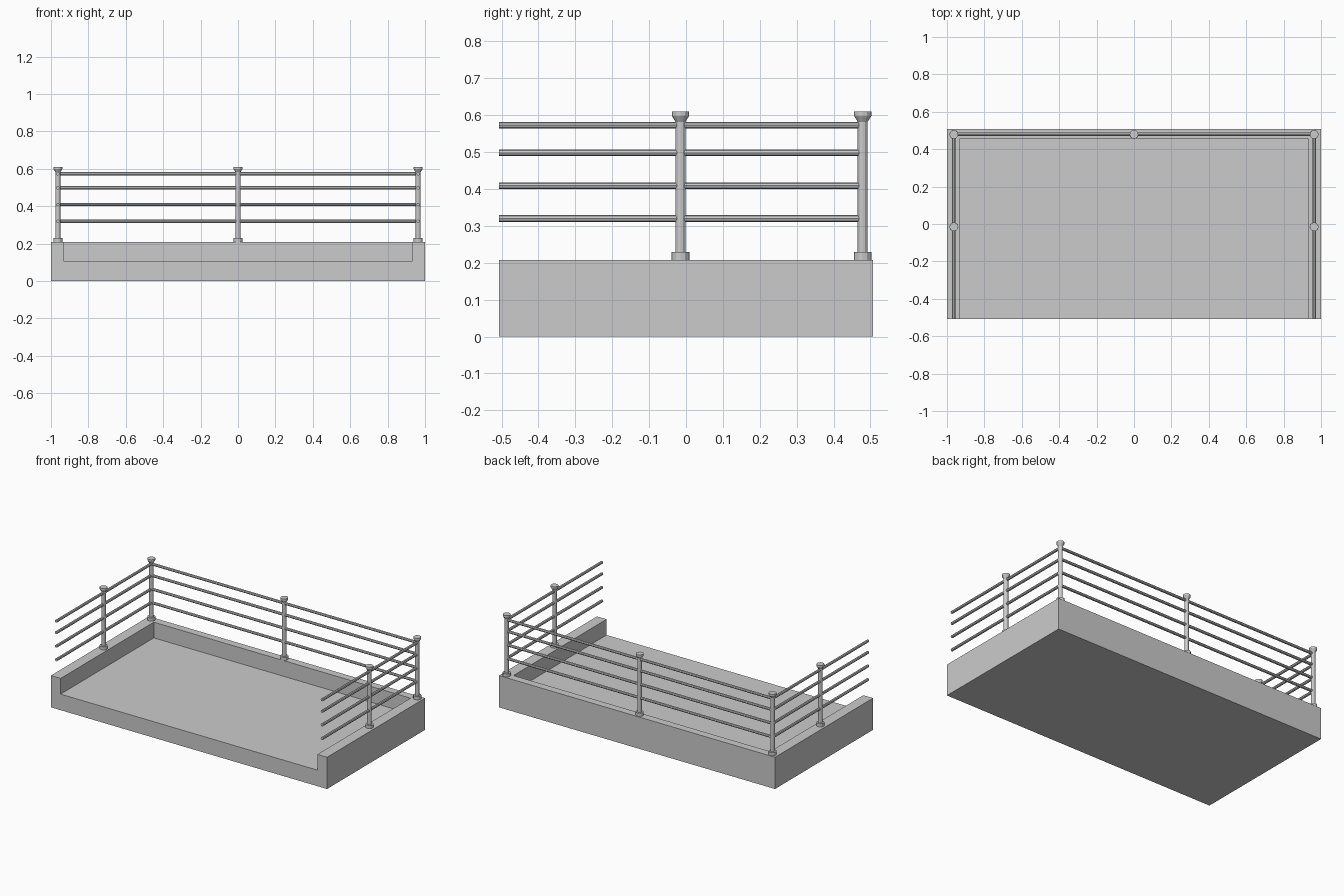
import bpy, bmesh, math
from mathutils import Vector

if "Cube" in bpy.data.objects:
    bpy.data.objects.remove(bpy.data.objects["Cube"])

W, D, H, FLOOR = 1.0, 0.507, 0.208, 0.105
PX, PY, MID = 0.963, 0.479, -0.015


def new_object(name, bm):
    bmesh.ops.recalc_face_normals(bm, faces=bm.faces)
    me = bpy.data.meshes.new(name)
    bm.to_mesh(me)
    bm.free()
    ob = bpy.data.objects.new(name, me)
    bpy.context.collection.objects.link(ob)
    return ob


# Platform: slab, with the floor inset on three sides and sunk, open at the front
def platform():
    bm = bmesh.new()
    ix, iy = 0.93, 0.457
    # side/front section swept from the front to the inner back wall
    section = [(-W, 0), (W, 0), (W, H), (ix, H), (ix, FLOOR),
               (-ix, FLOOR), (-ix, H), (-W, H)]
    front = [bm.verts.new((x, -D, z)) for x, z in section]
    back = [bm.verts.new((x, iy, z)) for x, z in section]
    bm.faces.new(front)
    for i in range(8):
        j = (i + 1) % 8
        bm.faces.new((front[i], front[j], back[j], back[i]))
    # back wall closes the section
    bm.faces.new((back[3], back[4], back[5], back[6]))
    rear = [bm.verts.new((x, D, z)) for x, z in ((-W, 0), (W, 0), (W, H), (-W, H))]
    bm.faces.new(rear)
    bm.faces.new((back[0], back[1], rear[1], rear[0]))
    bm.faces.new((back[1], back[2], rear[2], rear[1]))
    bm.faces.new((back[7], back[0], rear[0], rear[3]))
    bm.faces.new((back[2], back[3], back[6], back[7], rear[3], rear[2]))
    return new_object("platform", bm)


# Post: lathed profile with foot flange and flared cap
def post(name, x, y, sides=12):
    profile = [(0.024, H), (0.024, 0.229), (0.0135, 0.229),
               (0.0135, 0.582), (0.0235, 0.598), (0.0235, 0.61)]
    bm = bmesh.new()
    rings = []
    for r, z in profile:
        rings.append([bm.verts.new((x + r * math.cos(2 * math.pi * k / sides),
                                    y + r * math.sin(2 * math.pi * k / sides), z))
                      for k in range(sides)])
    for a, b in zip(rings, rings[1:]):
        for k in range(sides):
            n = (k + 1) % sides
            bm.faces.new((a[k], a[n], b[n], b[k]))
    bm.faces.new(rings[0])
    bm.faces.new(rings[-1])
    return new_object(name, bm)


# Rail: thin eight-sided bar between two points
def rail(name, p, q, r=0.009):
    p, q = Vector(p), Vector(q)
    bm = bmesh.new()
    bmesh.ops.create_cone(bm, cap_ends=True, segments=8, radius1=r, radius2=r,
                          depth=(q - p).length)
    ob = new_object(name, bm)
    ob.location = (p + q) / 2
    ob.rotation_euler = (q - p).to_track_quat('Z', 'Y').to_euler()
    return ob


platform()
post("back_middle_post", 0, PY)
for side, s in (("left", -1), ("right", 1)):
    post(side + "_corner_post", s * PX, PY)
    post(side + "_middle_post", s * PX, MID)
for i, z in enumerate((0.32, 0.409, 0.498, 0.573), 1):
    rail(f"back_rail_{i}", (-PX, PY, z), (PX, PY, z))
    for side, s in (("left", -1), ("right", 1)):
        rail(f"{side}_rail_{i}", (s * PX, -D, z), (s * PX, PY - 0.01, z))
